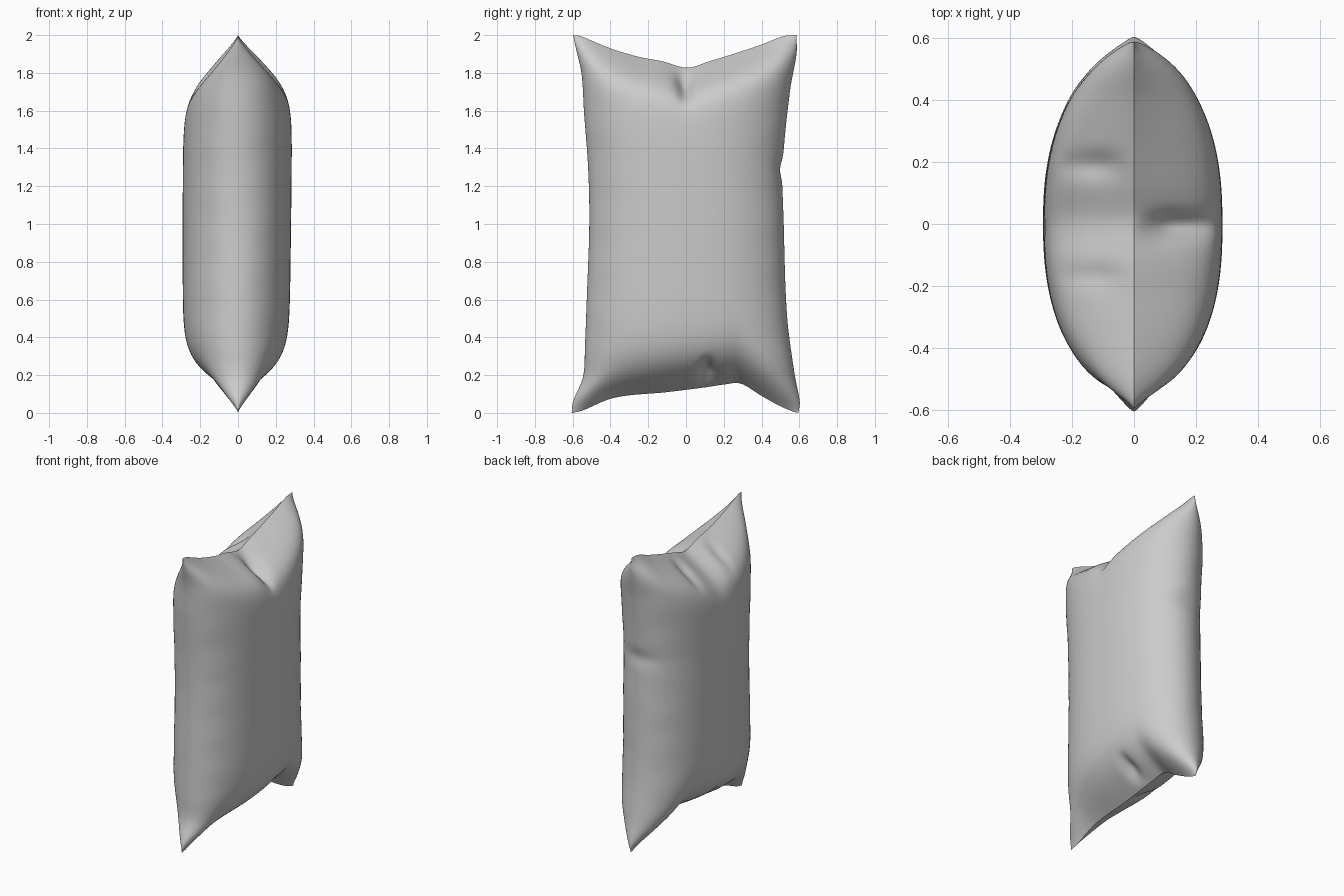
import bpy, bmesh, math

if "Cube" in bpy.data.objects:
    bpy.data.objects.remove(bpy.data.objects["Cube"])

# Seam outline in the y-z plane, as (parameter, value) points
LEFT = [(0, -.605), (.03, -.598), (.09, -.545), (.17, -.535), (.3, -.525), (.5, -.512), (.65, -.518), (.8, -.54), (.9, -.553), (.97, -.585), (1, -.597)]
RIGHT = [(0, .595), (.03, .602), (.1, .575), (.25, .535), (.5, .517), (.65, .512), (.85, .55), (.95, .585), (1, .585)]
TOP = [(-.6, 2), (-.56, 1.995), (-.4, 1.93), (-.25, 1.885), (-.12, 1.86), (-.02, 1.83), (.03, 1.83), (.12, 1.86), (.25, 1.9), (.4, 1.95), (.52, 1.995), (.6, 2)]
BOTTOM = [(-.6, 0), (-.55, .012), (-.38, .08), (-.1, .11), (.1, .135), (.2, .15), (.29, .155), (.4, .09), (.5, .035), (.57, .006), (.6, .0)]


def curve(points, t):
    """Smooth (Hermite) interpolation through the points."""
    t = max(points[0][0], min(points[-1][0], t))
    n = len(points)
    i = next(k for k in range(n - 1) if t <= points[k + 1][0])
    slope = lambda a, b: (points[b][1] - points[a][1]) / (points[b][0] - points[a][0])
    m0 = slope(max(i - 1, 0), i + 1)
    m1 = slope(i, min(i + 2, n - 1))
    (x0, y0), (x1, y1) = points[i], points[i + 1]
    h = x1 - x0
    s = (t - x0) / h
    return ((2*s**3 - 3*s*s + 1) * y0 + (s**3 - 2*s*s + s) * h * m0
            + (3*s*s - 2*s**3) * y1 + (s**3 - s*s) * h * m1)


def ramp(a, b, t):
    t = max(0, min(1, (t - a) / (b - a)))
    return t * t * (3 - 2 * t)


def bell(t, centre, width):
    return math.exp(-((t - centre) / width) ** 2)


def pillow_point(a, b, side):
    u, v = math.sin(a * math.pi / 2), math.sin(b * math.pi / 2)
    s, t = (u + 1) / 2, (v + 1) / 2
    y = curve(LEFT, t) * (1 - s) + curve(RIGHT, t) * s
    low_z, high_z = curve(BOTTOM, y), curve(TOP, y)
    z = low_z * (1 - t) + high_z * t
    # puffed thickness: round at the sides, roof-like slopes at the ends
    f = max(0, 1 - abs(u) ** 2.4) ** .5
    k = (high_z - z) / (.165 if side > 0 else .19)
    g = k / (1 + k ** 4) ** .25 * math.tanh((z - low_z) / .155)
    x = f * g * (.268 + .013 * z if side > 0 else .293)
    # small puckers beside the side seams
    x += .01 * abs(u) ** 6 * f * g * math.sin(9 * z + 2 * side) * math.sin(17 * z)
    y -= .014 * max(0, u) ** 16 * bell(z, 1.29, .05)
    # pinched folds at the top and bottom seams
    top = ramp(.25, .06, high_z - z)
    low = ramp(.2, .05, z - low_z)
    out = ramp(0, .12, x)
    if side > 0:
        z -= .05 * top * out * bell(y, -.005, .04)
        z += .045 * low * out * bell(y, .11, .04)
    else:
        z -= .025 * top * out * (bell(y, .19, .04) + .7 * bell(y, -.17, .04))
        z += .02 * low * out * bell(y, -.05, .04)
    return side * x, y, z


# Pillow: two puffed panels welded along the seam
bm = bmesh.new()
NU, NV = 110, 120
for side in (-1, 1):
    grid = [[bm.verts.new(pillow_point(2 * i / NU - 1, 2 * j / NV - 1, side))
             for j in range(NV + 1)] for i in range(NU + 1)]
    for i in range(NU):
        for j in range(NV):
            bm.faces.new((grid[i][j], grid[i + 1][j], grid[i + 1][j + 1], grid[i][j + 1]))
bmesh.ops.remove_doubles(bm, verts=bm.verts, dist=1e-5)
bmesh.ops.recalc_face_normals(bm, faces=bm.faces)
mesh = bpy.data.meshes.new("pillow")
bm.to_mesh(mesh)
bm.free()
pillow = bpy.data.objects.new("pillow", mesh)
bpy.context.collection.objects.link(pillow)
bpy.context.view_layer.objects.active = pillow
pillow.select_set(True)
bpy.ops.object.shade_smooth_by_angle(angle=math.radians(60))
